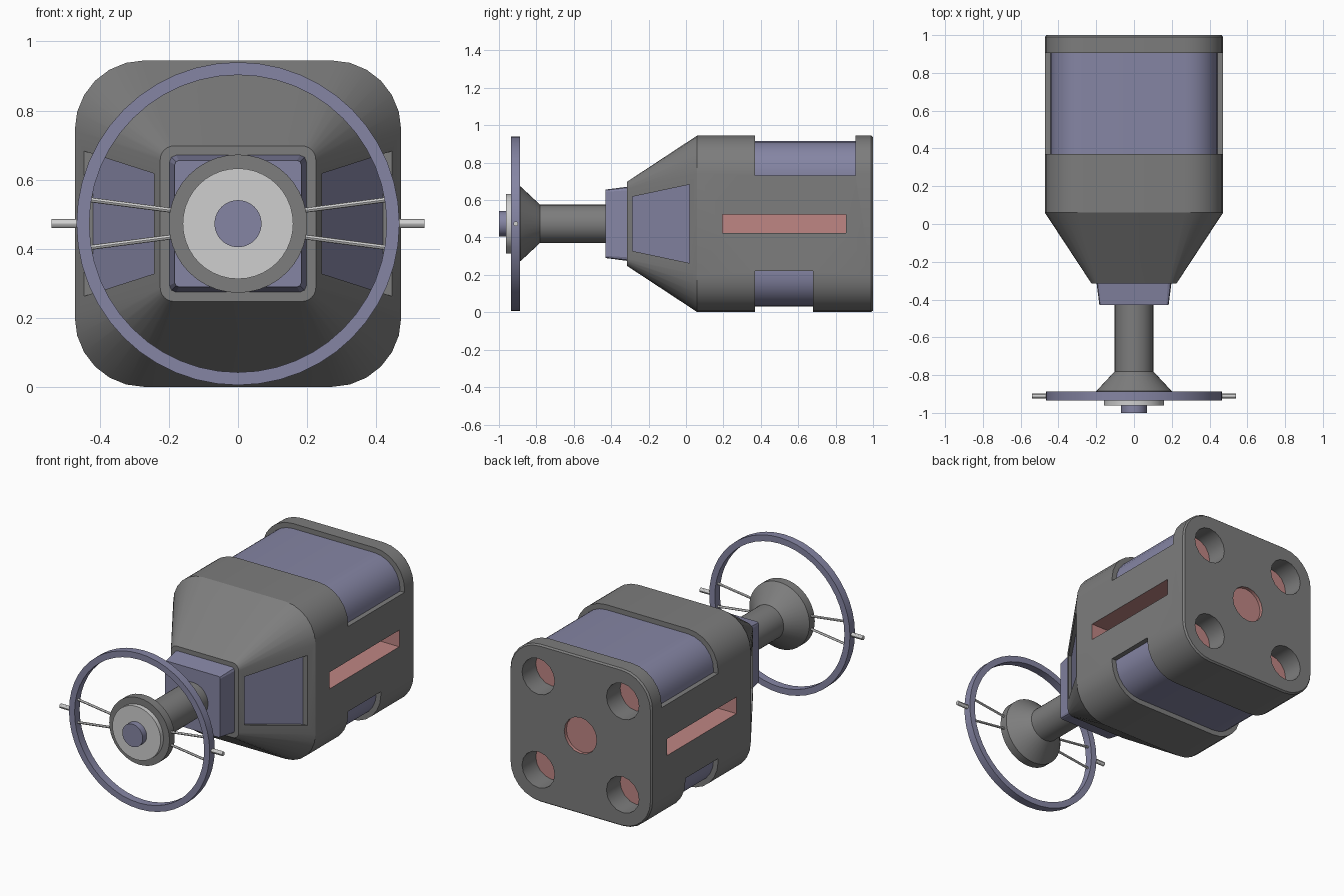
import bpy, bmesh, math
from mathutils import Vector

if "Cube" in bpy.data.objects:
    bpy.data.objects.remove(bpy.data.objects["Cube"])

C = 0.473  # height of the long axis


def material(name, rgb):
    m = bpy.data.materials.new(name)
    m.diffuse_color = (*rgb, 1)
    m.use_nodes = True
    m.node_tree.nodes["Principled BSDF"].inputs["Base Color"].default_value = m.diffuse_color
    return m


MATS = [material("mid_grey", (0.205, 0.205, 0.205)),
        material("slate_blue", (0.235, 0.235, 0.37)),
        material("dull_red", (0.52, 0.24, 0.23)),
        material("light_grey", (0.62, 0.62, 0.62))]
GREY, BLUE, RED, LIGHT = range(4)


def make(name, bm, mat=GREY, rule=None):
    """Turn a bmesh into an object; rule(face) may choose the material."""
    bmesh.ops.recalc_face_normals(bm, faces=bm.faces)
    for f in bm.faces:
        f.material_index = rule(f) if rule else mat
    me = bpy.data.meshes.new(name)
    bm.to_mesh(me)
    bm.free()
    for m in MATS:
        me.materials.append(m)
    ob = bpy.data.objects.new(name, me)
    bpy.context.collection.objects.link(ob)
    return ob


def activate(ob):
    bpy.ops.object.select_all(action='DESELECT')
    ob.select_set(True)
    bpy.context.view_layer.objects.active = ob


def smooth(ob):
    activate(ob)
    bpy.ops.object.shade_smooth_by_angle(angle=math.radians(30))
    return ob


def loft(name, rings, mat=GREY, rule=None, closed=False):
    """Bridge equal-length point rings, capping the ends or closing the loop."""
    bm = bmesh.new()
    vs = [[bm.verts.new(p) for p in r] for r in rings]
    n = len(vs[0])
    pairs = list(zip(vs, vs[1:])) + ([(vs[-1], vs[0])] if closed else [])
    for a, b in pairs:
        for i in range(n):
            j = (i + 1) % n
            bm.faces.new((a[i], a[j], b[j], b[i]))
    if not closed:
        bm.faces.new(vs[0])
        bm.faces.new(vs[-1])
    return make(name, bm, mat, rule)


def rounded(y, half, r, seg=6):
    pts = []
    for k, (sx, sz) in enumerate(((1, 1), (-1, 1), (-1, -1), (1, -1))):
        for i in range(seg + 1):
            a = math.pi / 2 * (k + i / seg)
            pts.append((sx * (half - r) + r * math.cos(a), y,
                        C + sz * (half - r) + r * math.sin(a)))
    return pts


def circle(y, r, n=40, x=0, z=C):
    return [(x + r * math.cos(2 * math.pi * i / n), y,
             z + r * math.sin(2 * math.pi * i / n)) for i in range(n)]


def lathe(name, profile, mat, closed=False, n=40):
    return smooth(loft(name, [circle(y, r, n) for y, r in profile], mat, closed=closed))


def rod(name, p, q, r, mat):
    p, q = Vector(p), Vector(q)
    bm = bmesh.new()
    bmesh.ops.create_cone(bm, cap_ends=True, segments=12, radius1=r, radius2=r,
                          depth=(q - p).length)
    rot = (q - p).to_track_quat('Z', 'Y')
    for v in bm.verts:
        v.co = rot @ v.co + (p + q) / 2
    return smooth(make(name, bm, mat))


def cut(ob, cutter):
    mod = ob.modifiers.new("cut", 'BOOLEAN')
    mod.operation = 'DIFFERENCE'
    mod.solver = 'EXACT'
    mod.object = cutter
    activate(ob)
    bpy.ops.object.modifier_apply(modifier=mod.name)
    bpy.data.objects.remove(cutter)


# Main body: rounded square hull with tapered nose and chamfered back edge
body = loft("body", [rounded(-0.315, 0.225, 0.04), rounded(0.06, 0.472, 0.2),
                     rounded(0.99, 0.472, 0.2), rounded(1.0, 0.464, 0.192)])


# Recessed blue bands wrapping over the top and under the bottom
def band_rule(f):
    c = f.calc_center_median()
    inner = abs(c.x) < 0.46 and abs(c.z - C) < 0.46
    return BLUE if inner and abs(f.normal.y) < 0.5 else GREY


for s, y_end, edge in ((1, 0.905, 0.257), (-1, 0.68, 0.253)):
    h, r = 0.442, 0.172
    prof = [(0.6, edge), (h, edge)]
    for k in (0, 1):
        for i in range(7):
            a = math.pi / 2 * (k + i / 6)
            prof.append(((1 - 2 * k) * (h - r) + r * math.cos(a), h - r + r * math.sin(a)))
    prof += [(-h, edge), (-0.6, edge), (-0.6, 0.7), (0.6, 0.7)]
    cut(body, loft("cutter", [[(x, y, C + s * z) for x, z in prof] for y in (0.37, y_end)],
                   rule=band_rule))

for s in (1, -1):
    # Recessed trapezoid panels on the nose sides
    a, b = (-0.287, 0.145), (0.02, 0.21)
    foot = [(a[0], -a[1]), (b[0], -b[1]), (b[0], b[1]), (a[0], a[1])]
    floor = [(s * (0.22 if y < 0 else 0.419), y, C + z) for y, z in foot]
    outer = [(s * 0.6, y, C + z) for y, z in foot]
    cut(body, loft("cutter", [floor, outer], rule=lambda f: BLUE if max(
        abs(v.co.x) for v in f.verts) < 0.5 else GREY))
    # Deep red side slots
    slot = [(0.195, -0.05), (0.855, -0.05), (0.855, 0.05), (0.195, 0.05)]
    cut(body, loft("cutter", [[(s * x, y, C + z) for y, z in slot] for x in (0.27, 0.6)], RED))
    # Round holes in the back corners with red floors
    for t in (1, -1):
        cut(body, loft("cutter", [circle(y, 0.108, 16, s * 0.28, C + t * 0.28)
                                  for y in (0.87, 1.1)],
                       rule=lambda f: RED if f.calc_center_median().y < 0.9 else GREY))

# Shallow red centre hole in the back
cut(body, loft("cutter", [circle(y, 0.108, 16) for y in (0.98, 1.1)], RED))
smooth(body)

# Tapered collar block on the nose
loft("nose_block", [rounded(-0.30, 0.2, 0.02, 2), rounded(-0.43, 0.183, 0.012, 2)], BLUE)

# Stem flaring into the hub, with front plate and button
lathe("stem", [(-0.42, 0.102), (-0.78, 0.102), (-0.885, 0.2), (-0.935, 0.2)], GREY)
lathe("hub_plate", [(-0.93, 0.16), (-0.962, 0.16)], LIGHT)
lathe("hub_button", [(-0.955, 0.068), (-1.0, 0.068)], BLUE)

# Wheel ring
lathe("ring", [(-0.935, 0.43), (-0.935, 0.467), (-0.887, 0.467), (-0.887, 0.43)],
      BLUE, closed=True, n=48)

# Spokes and outer pins
for s, side in ((1, "right"), (-1, "left")):
    rod(f"pin_{side}", (s * 0.45, -0.91, C), (s * 0.54, -0.91, C), 0.013, LIGHT)
    for t, level in ((1, "upper"), (-1, "lower")):
        rod(f"spoke_{level}_{side}", (s * 0.15, -0.91, C + t * 0.033),
            (s * 0.428, -0.91, C + t * 0.069), 0.007, LIGHT)
